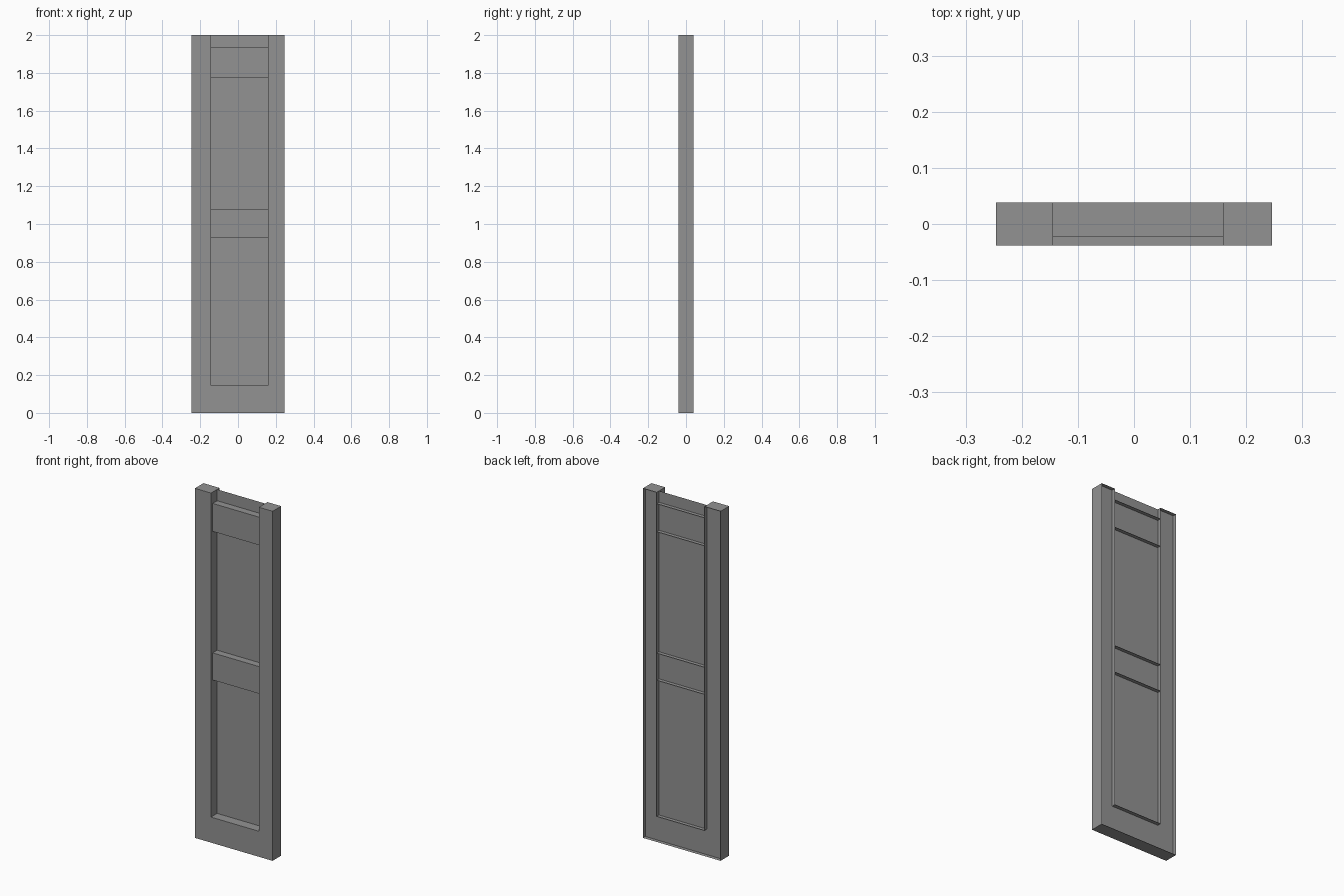
import bpy, bmesh

if "Cube" in bpy.data.objects:
    bpy.data.objects.remove(bpy.data.objects["Cube"])

W, FRONT, BACK, H = 0.246, -0.0385, 0.0385, 2.0
IN_L, IN_R, SILL = -0.144, 0.159, 0.146
RAIL_Y, PANEL_Y = -0.0235, 0.017

# Dark grey finish shared by all parts
dark = bpy.data.materials.new("dark_grey")
dark.diffuse_color = (0.29, 0.29, 0.29, 1)
dark.use_nodes = True
dark.node_tree.nodes["Principled BSDF"].inputs["Base Color"].default_value = dark.diffuse_color


def shell(name, outline, y0, y1=None, skip=()):
    """Front face from an (x, z) outline, with walls run back to y1; the back stays open."""
    bm = bmesh.new()
    front = [bm.verts.new((x, y0, z)) for x, z in outline]
    bm.faces.new(front)
    if y1 is not None:
        back = [bm.verts.new((x, y1, z)) for x, z in outline]
        n = len(outline)
        for i in range(n):
            if i not in skip:
                j = (i + 1) % n
                bm.faces.new((front[j], front[i], back[i], back[j]))
    mesh = bpy.data.meshes.new(name)
    bm.to_mesh(mesh)
    bm.free()
    mesh.materials.append(dark)
    obj = bpy.data.objects.new(name, mesh)
    bpy.context.collection.objects.link(obj)
    return obj


def rect(x0, x1, z0, z1):
    return [(x0, z0), (x1, z0), (x1, z1), (x0, z1)]


# U-shaped outer frame: two stiles and the bottom rail
shell("door_frame", [(-W, 0), (W, 0), (W, H), (IN_R, H),
                     (IN_R, SILL), (IN_L, SILL), (IN_L, H), (-W, H)], FRONT, BACK)

# Cross rails, set back from the frame; their ends butt against the stiles
for name, z0, z1 in (("middle_rail", 0.925, 1.08), ("top_rail", 1.775, 1.935)):
    shell(name, rect(IN_L, IN_R, z0, z1), RAIL_Y, BACK, skip=(1, 3))

# Thin sheet behind everything
shell("back_panel", rect(-W, W, 0, H), PANEL_Y)
